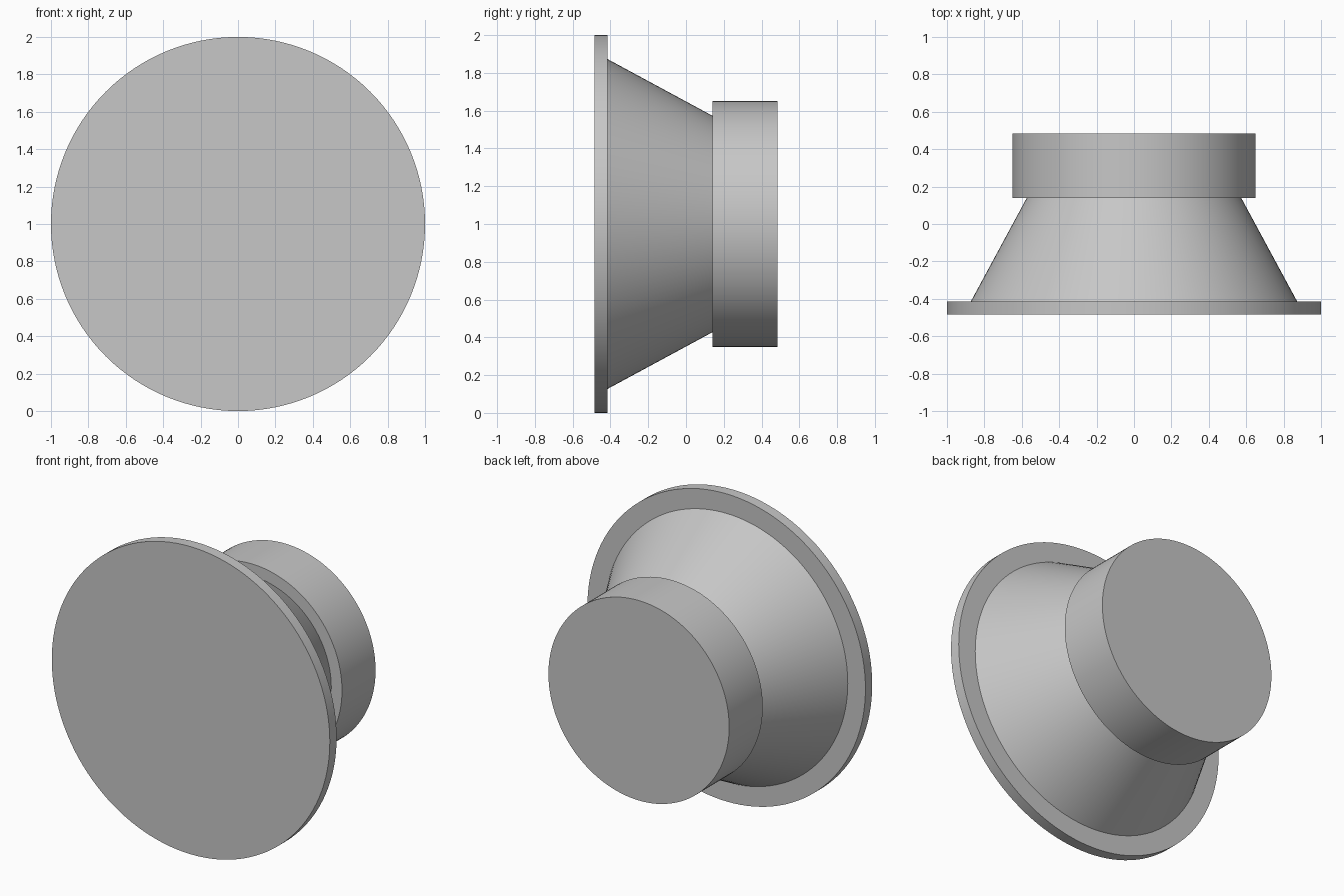
import bpy
import math

cube = bpy.data.objects.get("Cube")
if cube:
    bpy.data.objects.remove(cube, do_unlink=True)

# Single plain grey finish
GREY = (0.57, 0.57, 0.57, 1.0)
grey = bpy.data.materials.new("plain_grey")
grey.use_nodes = True
grey.diffuse_color = GREY
grey.node_tree.nodes["Principled BSDF"].inputs["Base Color"].default_value = GREY


def round_part(name, front_y, back_y, front_radius, back_radius, cap="NGON"):
    """Round section along the y axis, centred at z = 1."""
    bpy.ops.mesh.primitive_cone_add(
        vertices=128, radius1=back_radius, radius2=front_radius,
        depth=back_y - front_y, end_fill_type=cap,
        location=(0, (front_y + back_y) / 2, 1),
        rotation=(math.radians(90), 0, 0))
    part = bpy.context.object
    part.name = part.data.name = name
    part.data.materials.append(grey)
    bpy.ops.object.transform_apply(location=False, rotation=True, scale=False)
    bpy.ops.object.shade_smooth_by_angle(angle=math.radians(30))
    return part


# Thin face plate, tapered body and rear drum
round_part("front_flange", -0.485, -0.415, 1.0, 1.0)
round_part("tapered_body", -0.415, 0.14, 0.873, 0.573, cap="NOTHING")
round_part("rear_drum", 0.14, 0.485, 0.65, 0.65)
